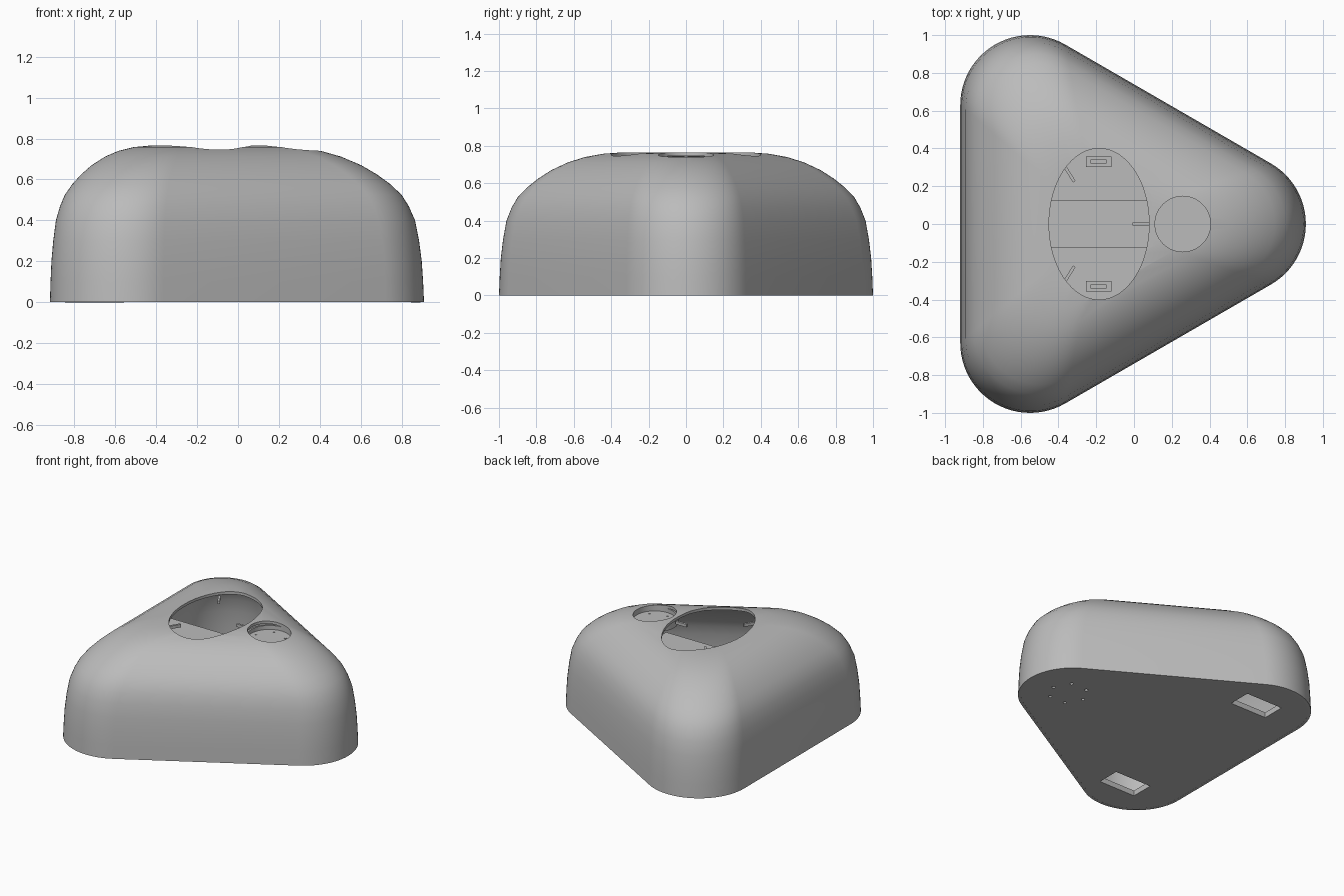
import bpy, bmesh
from math import sin, cos, pi, radians
from mathutils import Vector

if "Cube" in bpy.data.objects:
    bpy.data.objects.remove(bpy.data.objects["Cube"])

grey = bpy.data.materials.new("plain grey")
grey.use_nodes = True
grey.diffuse_color = (0.5, 0.5, 0.5, 1)
grey.node_tree.nodes["Principled BSDF"].inputs["Base Color"].default_value = (0.5, 0.5, 0.5, 1)

CENTRE = Vector((-0.19, 0))
CORNERS = [((0.54, 0), 0), ((-0.55, 0.63), 120), ((-0.55, -0.63), 240)]


def footprint(radius=0.37, steps=24):
    """Outline of the rounded triangle, counter-clockwise."""
    points = []
    for (cx, cy), facing in CORNERS:
        for i in range(steps + 1):
            a = radians(facing - 60 + 120 * i / steps)
            points.append(Vector((cx + radius * cos(a), cy + radius * sin(a))))
    return points


def finish(name, bm):
    bmesh.ops.recalc_face_normals(bm, faces=bm.faces)
    mesh = bpy.data.meshes.new(name)
    bm.to_mesh(mesh)
    bm.free()
    mesh.materials.append(grey)
    obj = bpy.data.objects.new(name, mesh)
    bpy.context.collection.objects.link(obj)
    return obj


def loft(name, rings, cap_bottom=True):
    """Skin a stack of equal rings and cap the ends."""
    bm = bmesh.new()
    loops = [[bm.verts.new(p) for p in ring] for ring in rings]
    n = len(loops[0])
    for a, b in zip(loops, loops[1:]):
        for i in range(n):
            j = (i + 1) % n
            bm.faces.new((a[i], a[j], b[j], b[i]))
    bm.faces.new(loops[-1])
    if cap_bottom:
        bm.faces.new(loops[0][::-1])
    return finish(name, bm)


def prism(name, x, y, rx, ry, z0, z1, sides=64):
    ring = [(x + rx * cos(2 * pi * i / sides), y + ry * sin(2 * pi * i / sides)) for i in range(sides)]
    return loft(name, [[(px, py, z) for px, py in ring] for z in (z0, z1)])


def box(name, x, y, sx, sy, z0, z1, turn=0):
    c, s = cos(radians(turn)), sin(radians(turn))
    ring = [(x + (u * sx * c - v * sy * s) / 2, y + (u * sx * s + v * sy * c) / 2)
            for u, v in ((-1, -1), (1, -1), (1, 1), (-1, 1))]
    return loft(name, [[(px, py, z) for px, py in ring] for z in (z0, z1)])


def apply(obj, modifier):
    bpy.ops.object.select_all(action="DESELECT")
    bpy.context.view_layer.objects.active = obj
    obj.select_set(True)
    bpy.ops.object.modifier_apply(modifier=modifier.name)


def cut(obj, cutters):
    for cutter in cutters:
        mod = obj.modifiers.new("cut", "BOOLEAN")
        mod.operation, mod.solver, mod.object = "DIFFERENCE", "EXACT", cutter
        apply(obj, mod)
        bpy.data.objects.remove(cutter)


def smooth(obj):
    bpy.ops.object.select_all(action="DESELECT")
    bpy.context.view_layer.objects.active = obj
    obj.select_set(True)
    bpy.ops.object.shade_smooth_by_angle(angle=radians(35))


# Domed shell: the footprint shrinks towards its centre as it rises
profile = [(0, 0), (0.004, 0.1), (0.01, 0.2), (0.022, 0.3), (0.04, 0.4), (0.068, 0.47),
           (0.1, 0.525), (0.15, 0.577), (0.21, 0.625), (0.28, 0.67), (0.37, 0.712),
           (0.46, 0.74), (0.56, 0.758), (0.66, 0.765), (0.95, 0.766)]
outline = footprint()
rings = []
for inset, z in profile:
    ring = [CENTRE + (p - CENTRE) * (1 - inset) for p in outline]
    rings.append([(p.x, p.y, z) for p in ring])
shell = loft("domed_shell", rings, cap_bottom=False)
wall = shell.modifiers.new("wall", "SOLIDIFY")
wall.thickness, wall.offset = 0.02, -1
apply(shell, wall)
cut(shell, [prism("opening_cutter", -0.185, 0, 0.265, 0.4, 0.6, 1, 96),
            prism("round_cutter", 0.258, 0, 0.147, 0.147, 0.6, 1)])
smooth(shell)

# Shallow round cup under the small opening, with fixing studs
cup = prism("round_cup", 0.258, 0, 0.16, 0.16, 0.685, 0.73)
cut(cup, [prism("cup_cutter", 0.258, 0, 0.147, 0.147, 0.7, 1)])
smooth(cup)
for i in range(5):
    a = pi + 2 * pi * i / 5
    prism("cup_stud", 0.258 + 0.108 * cos(a), 0.108 * sin(a), 0.007, 0.007, 0.699, 0.703, 12)

# Base plate with two rectangular ports and a ring of small holes
base = loft("base_plate", [[(p.x, p.y, z) for p in footprint(0.352)] for z in (0, 0.04)])
cutters = [box("port_cutter", -0.5, side * 0.69, 0.3, 0.17, -0.1, 0.1) for side in (-1, 1)]
for i in range(6):
    a = pi * i / 3
    cutters.append(prism("hole_cutter", 0.58 + 0.13 * cos(a), 0.13 * sin(a), 0.012, 0.012, -0.1, 0.1, 12))
cut(base, cutters)

# Raised bridge across the inside
box("inner_bridge", -0.2, 0, 0.9, 0.247, 0.04, 0.565)

# Slotted blocks and studs on either side of the bridge
for side in (-1, 1):
    block = box("mount_block", -0.187, side * 0.33, 0.135, 0.056, 0.04, 0.08)
    cut(block, [box("slot_cutter", -0.187, side * 0.33, 0.08, 0.022, 0.06, 0.2)])
    for x in (-0.21, -0.162):
        prism("floor_stud", x, side * 0.165, 0.008, 0.008, 0.039, 0.045, 12)

# Three clips pointing inwards at the rim of the large opening
for x, y, turn in ((0.037, 0, 0), (-0.34, 0.262, 122), (-0.34, -0.262, -122)):
    box("rim_clip", x, y, 0.09, 0.016, 0.72, 0.742, turn)
